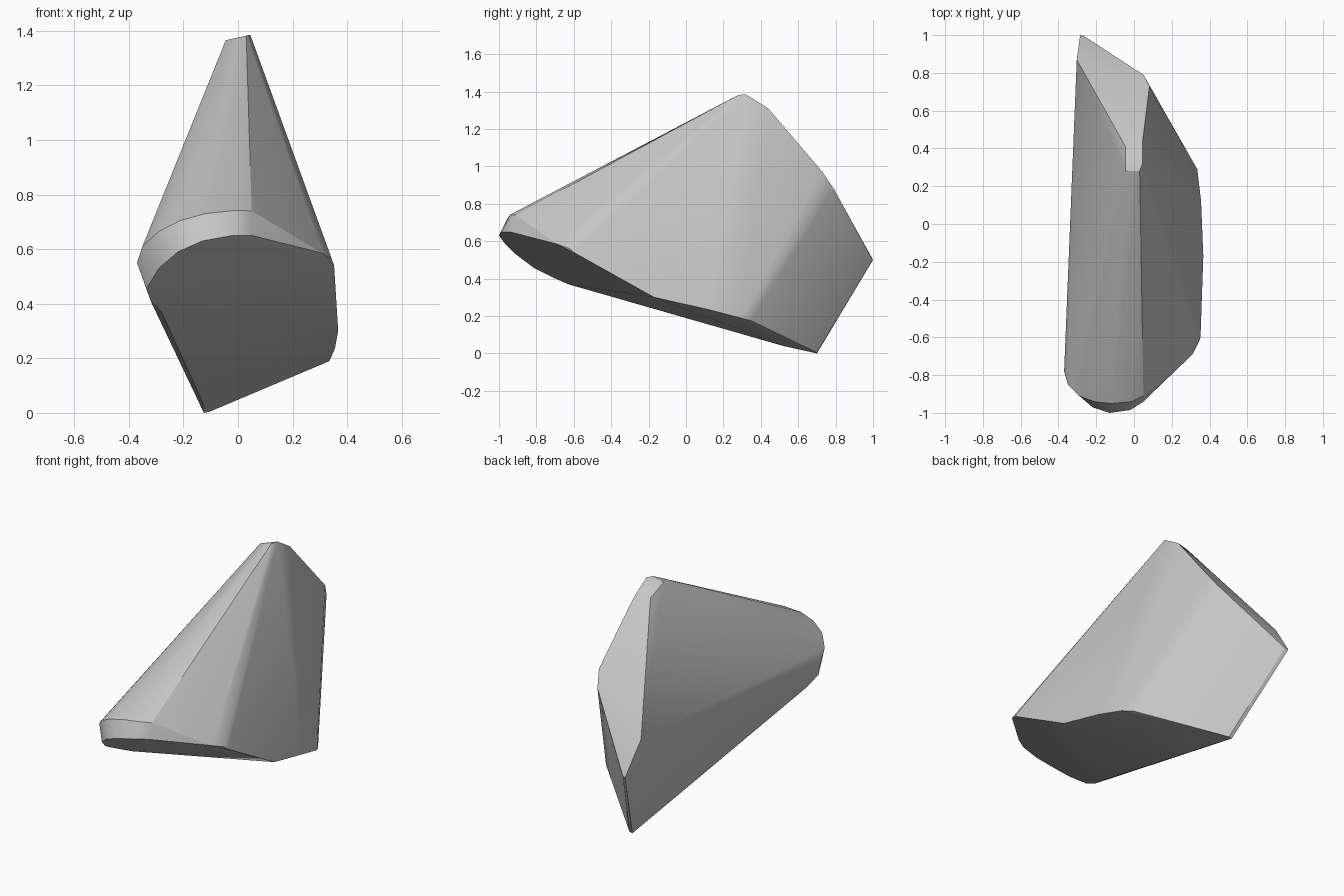
import bpy, bmesh, math

if "Cube" in bpy.data.objects:
    bpy.data.objects.remove(bpy.data.objects["Cube"])

# key corners of the stone, grouped by region
lower_rim = [(-.13, -1, .63), (-.02, -.985, .65), (.05, -.94, .65), (.31, -.69, .585),
             (.345, -.62, .56), (-.22, -.97, .59), (-.29, -.91, .53), (-.335, -.81, .455),
             (-.32, -.72, .41), (-.28, -.63, .37)]
upper_rim = [(-.37, -.78, .55), (-.35, -.85, .61), (-.29, -.91, .665), (-.21, -.94, .705),
             (-.12, -.95, .73), (-.01, -.94, .742), (.05, -.91, .74)]
right_side = [(.352, -.6, .54), (.367, -.17, .3), (.355, .12, .235), (.335, .29, .19), (.30, .35, .175)]
bottom_tip = [(-.125, .7, 0), (-.105, .7, .004), (-.13, .52, .04)]
back = [(-.285, 1, .5), (-.265, .995, .505), (-.303, .87, .69), (.05, .79, .88), (.082, .73, .97)]
peak = [(-.045, .28, 1.365), (-.045, .41, 1.315), (.03, .28, 1.382), (.045, .32, 1.385), (.046, .44, 1.31)]

grey = bpy.data.materials.new("stone grey")
grey.diffuse_color = (.56, .56, .56, 1)
grey.use_nodes = True
grey.node_tree.nodes["Principled BSDF"].inputs["Base Color"].default_value = grey.diffuse_color

# faceted stone body wrapped around the corners
bm = bmesh.new()
for p in lower_rim + upper_rim + right_side + bottom_tip + back + peak:
    bm.verts.new(p)
bmesh.ops.convex_hull(bm, input=bm.verts[:])
bmesh.ops.delete(bm, geom=[v for v in bm.verts if not v.link_faces], context='VERTS')
bmesh.ops.dissolve_limit(bm, angle_limit=math.radians(2), verts=bm.verts[:], edges=bm.edges[:])
bmesh.ops.recalc_face_normals(bm, faces=bm.faces[:])
mesh = bpy.data.meshes.new("stone")
bm.to_mesh(mesh)
bm.free()
mesh.materials.append(grey)
stone = bpy.data.objects.new("stone", mesh)
bpy.context.collection.objects.link(stone)

# soft shading across the gentle bends
bpy.context.view_layer.objects.active = stone
stone.select_set(True)
bpy.ops.object.shade_smooth_by_angle(angle=math.radians(25))
